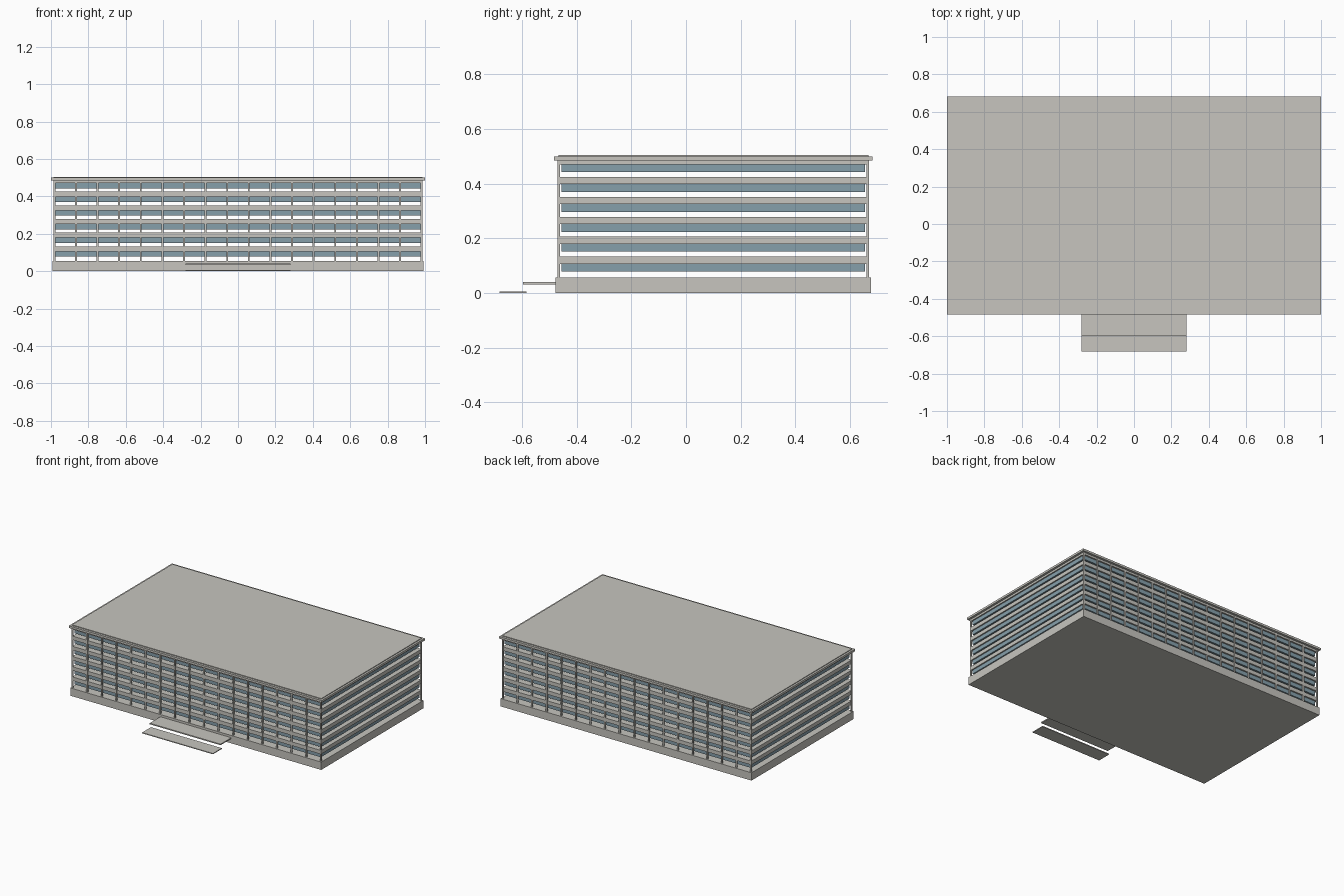
import bpy

cube = bpy.data.objects.get("Cube")
if cube:
    bpy.data.objects.remove(cube, do_unlink=True)


def material(name, rgb):
    mat = bpy.data.materials.new(name)
    mat.use_nodes = True
    mat.diffuse_color = (*rgb, 1)
    mat.node_tree.nodes["Principled BSDF"].inputs["Base Color"].default_value = (*rgb, 1)
    return mat


CONCRETE = material("pale concrete", (0.57, 0.56, 0.52))
GLASS = material("blue grey glass", (0.24, 0.35, 0.41))

CENTRE_Y = 0.1   # the building sits behind its entrance canopy
FLOORS = 6
PITCH = 0.073    # floor to floor height
BAY = 0.1155     # column spacing
COLUMNS = 18


def box(name, x, y, z, mat):
    """Box spanning the (low, high) pairs x, y and z."""
    spans = (x, y, z)
    bpy.ops.mesh.primitive_cube_add(size=1, location=[sum(s) / 2 for s in spans])
    ob = bpy.context.object
    ob.name = name
    ob.scale = [s[1] - s[0] for s in spans]
    bpy.ops.object.transform_apply(location=False, rotation=False, scale=True)
    ob.data.materials.append(mat)
    return ob


def storey(name, half_x, half_y, z0, z1, mat=CONCRETE):
    """Box covering the whole building plan."""
    return box(name, (-half_x, half_x),
               (CENTRE_Y - half_y, CENTRE_Y + half_y), (z0, z1), mat)


# Plinth and roof
storey("plinth", 0.992, 0.577, 0, 0.056)
storey("roof_slab", 1.0, 0.583, 0.485, 0.5)
storey("roof_cover", 0.986, 0.567, 0.5, 0.505)

# Window strips hanging under each floor band, with an open gap below
for i in range(FLOORS):
    top = 0.106 + i * PITCH
    storey(f"window_strip_{i + 1}", 0.975, 0.556, top - 0.028, top, GLASS)
    band_top = 0.485 if i == FLOORS - 1 else top + 0.027
    storey(f"floor_band_{i + 1}", 0.984, 0.567, top, band_top)

# Slim columns along the front and back
for side, sign in (("front", -1), ("back", 1)):
    outer, inner = CENTRE_Y + sign * 0.570, CENTRE_Y + sign * 0.561
    for i in range(COLUMNS):
        x = (i - (COLUMNS - 1) / 2) * BAY
        box(f"{side}_column_{i + 1}", (x - 0.005, x + 0.005),
            (min(outer, inner), max(outer, inner)), (0.056, 0.485), CONCRETE)

# Entrance canopy and doorstep
box("entrance_canopy", (-0.28, 0.28), (-0.597, -0.475), (0.032, 0.04), CONCRETE)
box("doorstep", (-0.28, 0.28), (-0.683, -0.583), (0, 0.006), CONCRETE)
